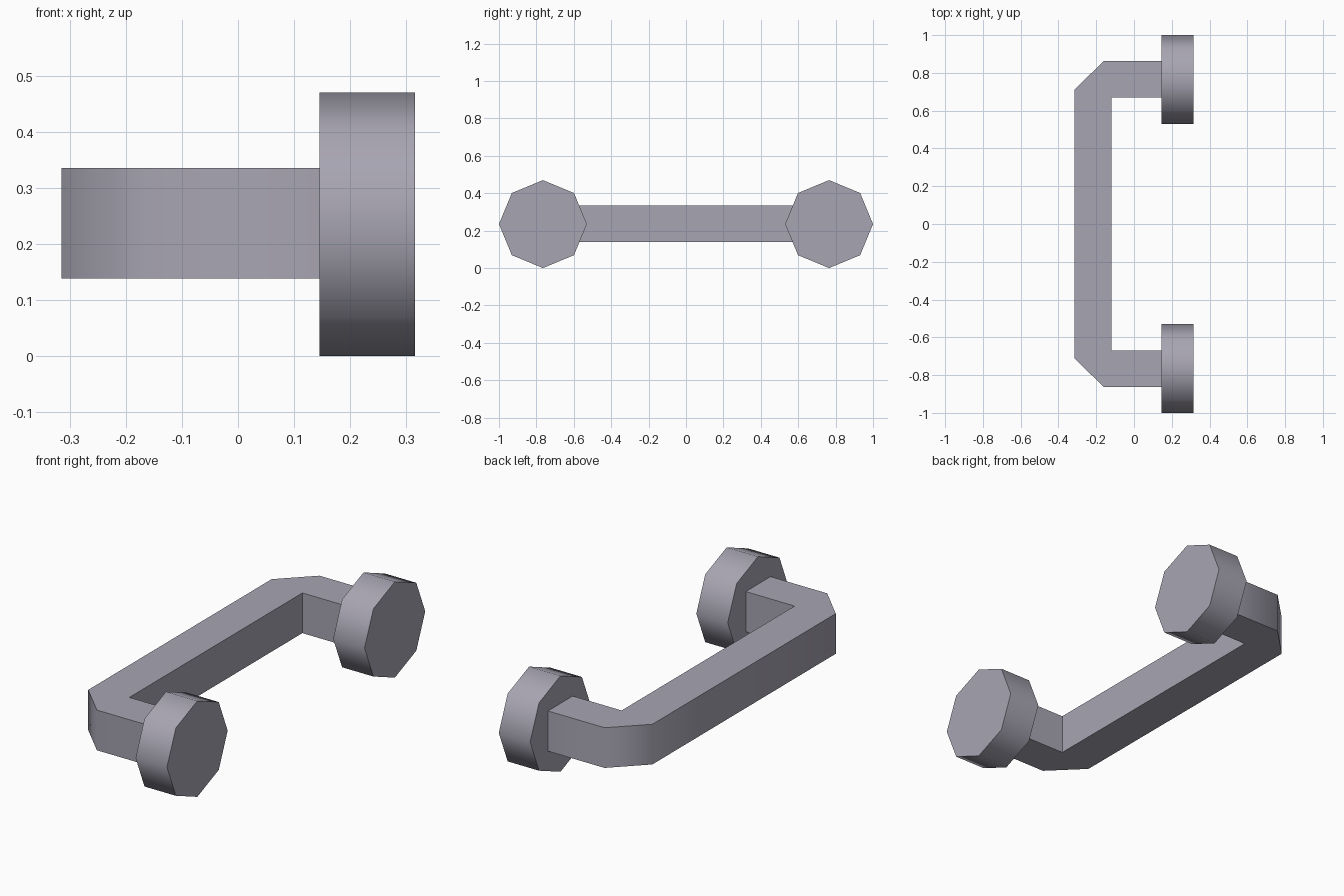
import bpy
import bmesh
import math

cube = bpy.data.objects.get("Cube")
if cube:
    bpy.data.objects.remove(cube, do_unlink=True)

metal = bpy.data.materials.new("grey_metal")
metal.use_nodes = True
colour = (0.39, 0.375, 0.445, 1)
metal.diffuse_color = colour
metal.node_tree.nodes["Principled BSDF"].inputs["Base Color"].default_value = colour


def prism(name, outline, offset):
    """Extrude a closed outline along the offset into a solid part."""
    bm = bmesh.new()
    face = bm.faces.new([bm.verts.new(p) for p in outline])
    result = bmesh.ops.extrude_face_region(bm, geom=[face], use_keep_orig=True)
    moved = [g for g in result["geom"] if isinstance(g, bmesh.types.BMVert)]
    bmesh.ops.translate(bm, verts=moved, vec=offset)
    bmesh.ops.recalc_face_normals(bm, faces=bm.faces)
    mesh = bpy.data.meshes.new(name)
    bm.to_mesh(mesh)
    bm.free()
    mesh.materials.append(metal)
    obj = bpy.data.objects.new(name, mesh)
    bpy.context.collection.objects.link(obj)
    bpy.ops.object.select_all(action="DESELECT")
    obj.select_set(True)
    bpy.context.view_layer.objects.active = obj
    bpy.ops.object.shade_smooth_by_angle(angle=math.radians(50))
    return obj


# Square-section grip with chamfered outer corners
BAR_BOTTOM, BAR_HEIGHT = 0.138, 0.197
half = [(0.145, 0.67), (0.145, 0.862), (-0.162, 0.862), (-0.315, 0.71)]
inner = (-0.12, 0.67)
path = [inner] + half + [(x, -y) for x, y in reversed(half)] + [(inner[0], -inner[1])]
prism("grip_bar", [(x, y, BAR_BOTTOM) for x, y in path], (0, 0, BAR_HEIGHT))

# Octagonal mounting feet, corners pointing up and sideways
RADIUS = 0.235
for name, side in (("front_mount", -1), ("back_mount", 1)):
    ring = [(0.145,
             side * (1 - RADIUS) + RADIUS * math.cos(i * math.tau / 8),
             RADIUS + RADIUS * math.sin(i * math.tau / 8)) for i in range(8)]
    prism(name, ring, (0.17, 0, 0))
